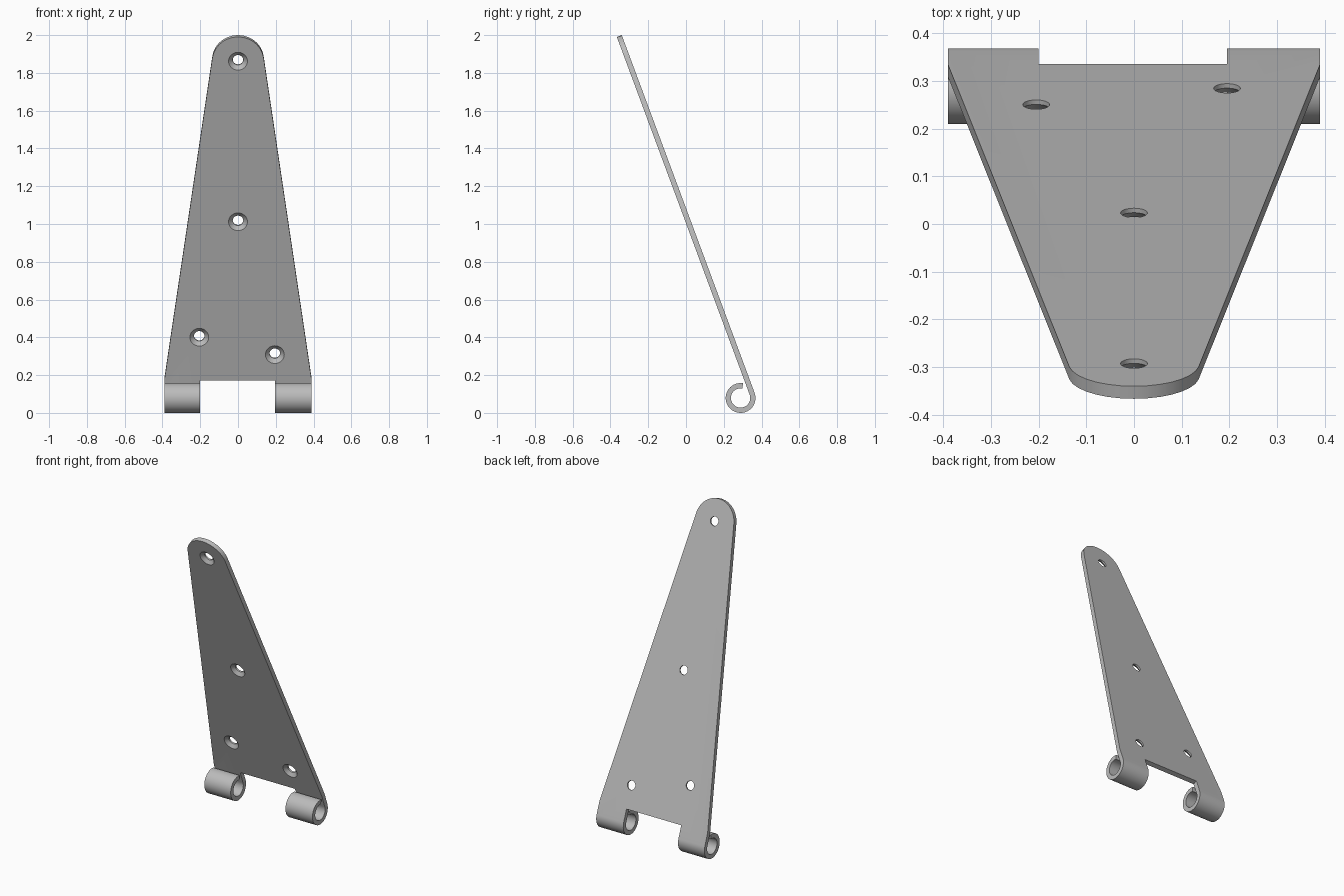
import bpy, bmesh
from math import sin, cos, pi, radians
from mathutils import Matrix, Vector

if "Cube" in bpy.data.objects:
    bpy.data.objects.remove(bpy.data.objects["Cube"])

TILT = radians(20.37)
R_OUT, THICK = 0.079, 0.028
R_IN = R_OUT - THICK
LENGTH, TIP_R = 2.02, 0.137
HALF_W, NOTCH_TOP = 0.39, 0.081
NOTCH_L, NOTCH_R = 0.195, -0.20
TIP_C = LENGTH - TIP_R
HOLES = [(0, TIP_C), (0, 0.976), (-0.205, 0.324), (0.195, 0.226)]

steel = bpy.data.materials.new("grey steel")
steel.use_nodes = True
grey = (0.5, 0.5, 0.5, 1)
steel.diffuse_color = grey
steel.node_tree.nodes["Principled BSDF"].inputs["Base Color"].default_value = grey


def make_object(name, bm):
    bmesh.ops.recalc_face_normals(bm, faces=bm.faces)
    mesh = bpy.data.meshes.new(name)
    bm.to_mesh(mesh)
    bm.free()
    mesh.materials.append(steel)
    obj = bpy.data.objects.new(name, mesh)
    bpy.context.collection.objects.link(obj)
    return obj


def prism(name, points, offset):
    """Extrude a closed outline along a vector."""
    bm = bmesh.new()
    face = bm.faces.new([bm.verts.new(p) for p in points])
    out = bmesh.ops.extrude_face_region(bm, geom=[face])
    verts = [v for v in out["geom"] if isinstance(v, bmesh.types.BMVert)]
    bmesh.ops.translate(bm, verts=verts, vec=Vector(offset))
    return make_object(name, bm)


def arc(radius, start, end, steps):
    angles = [start + (end - start) * i / steps for i in range(steps + 1)]
    return [(radius * cos(a), radius * sin(a)) for a in angles]


def cut(target, tool, operation):
    tool.hide_render = True
    mod = target.modifiers.new("cut", "BOOLEAN")
    mod.object, mod.operation, mod.solver = tool, operation, "EXACT"
    bpy.context.view_layer.objects.active = target
    bpy.ops.object.modifier_apply(modifier=mod.name)
    bpy.data.objects.remove(tool)


# Strap sheet rolled into an eye at its lower end (side profile)
roll_end = radians(80) - TILT - 2 * pi
outer = arc(R_OUT, 0, roll_end, 40)
inner = arc(R_IN, roll_end, 0, 40)
profile = [(R_OUT, LENGTH + 0.1)] + outer + inner + [(R_IN, LENGTH + 0.1)]
hinge = prism("hinge_strap", [(-0.5, y, z) for y, z in profile], (1, 0, 0))

# Tapered outline with a rounded tip and a notch between the knuckles
taper = radians(7.9)
tip = [(x, z + TIP_C) for x, z in arc(TIP_R, taper, pi - taper, 14)]
outline = ([(HALF_W, -0.2), (HALF_W, NOTCH_TOP)] + tip +
           [(-HALF_W, NOTCH_TOP), (-HALF_W, -0.2), (NOTCH_R, -0.2),
            (NOTCH_R, NOTCH_TOP), (NOTCH_L, NOTCH_TOP), (NOTCH_L, -0.2)])
cut(hinge, prism("outline_cutter", [(x, -0.3, z) for x, z in outline], (0, 0.6, 0)),
    "INTERSECT")

# Countersunk screw holes, wide on the front face
sides = 32
for hx, hz in HOLES:
    bm = bmesh.new()
    rings = []
    for y, r in ((R_IN - 0.011, 0.0635), (R_IN + 0.018, 0.028), (R_OUT + 0.02, 0.028)):
        rings.append([bm.verts.new((hx + x, y, hz + z))
                      for x, z in arc(r, 0, 2 * pi, sides)[:-1]])
    for low, high in zip(rings, rings[1:]):
        for i in range(sides):
            j = (i + 1) % sides
            bm.faces.new((low[i], low[j], high[j], high[i]))
    bm.faces.new(rings[0])
    bm.faces.new(rings[-1])
    cut(hinge, make_object("hole_cutter", bm), "DIFFERENCE")

# Lean the strap back over its knuckles
hinge.data.transform(Matrix.Translation((0, 0.289, 0.079)) @ Matrix.Rotation(TILT, 4, "X"))
bpy.ops.object.select_all(action="DESELECT")
hinge.select_set(True)
bpy.context.view_layer.objects.active = hinge
bpy.ops.object.shade_smooth_by_angle(angle=radians(30))
